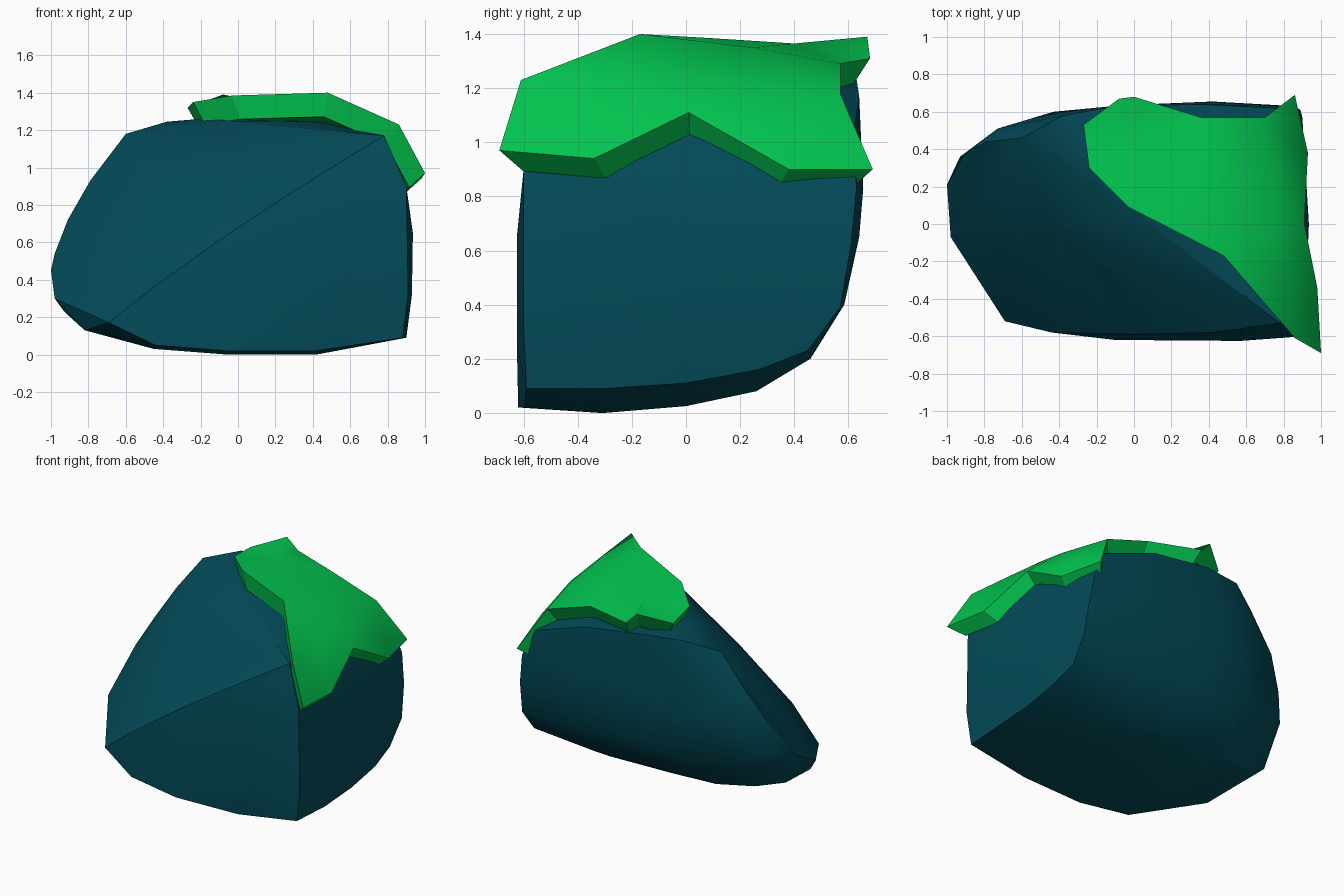
import bpy, bmesh, math
from mathutils import Vector
from mathutils.geometry import delaunay_2d_cdt

if "Cube" in bpy.data.objects:
    bpy.data.objects.remove(bpy.data.objects["Cube"])


def material(name, rgb):
    m = bpy.data.materials.new(name)
    m.diffuse_color = (*rgb, 1)
    m.use_nodes = True
    m.node_tree.nodes["Principled BSDF"].inputs["Base Color"].default_value = m.diffuse_color
    return m


def finish(bm, name, mat, angle):
    bmesh.ops.recalc_face_normals(bm, faces=bm.faces)
    me = bpy.data.meshes.new(name)
    bm.to_mesh(me)
    bm.free()
    me.materials.append(mat)
    ob = bpy.data.objects.new(name, me)
    bpy.context.collection.objects.link(ob)
    if angle:
        bpy.ops.object.select_all(action='DESELECT')
        ob.select_set(True)
        bpy.context.view_layer.objects.active = ob
        bpy.ops.object.shade_smooth_by_angle(angle=math.radians(angle))


# Boulder: convex hull around the facet corners
right_face = [(.88, -.59, .09), (.9, -.3, .09), (.9, 0, .11), (.9, .27, .16),
              (.89, .45, .23), (.9, .57, .39), (.89, .61, .62), (.86, .63, .83),
              (.76, .62, 1.03), (.79, 0, 1.16), (.78, -.53, 1.17), (.9, -.6, .9),
              (.91, -.6, .32), (.935, 0, .65), (.93, 0, .32), (.88, .1, .95)]
# front crease, lower front bulge and the sloping front-left facet
front = [(-.69, -.52, .17), (-.44, -.58, .37), (0, -.59, .68), (.42, -.58, .95),
         (-.44, -.58, .05), (.57, -.625, .25), (.57, -.625, .65), (-.1, -.62, .3),
         (-.2, -.22, .92), (-.45, -.02, .96), (-.63, -.22, .6)]
# left nose and its rounded end
nose = [(-.98, -.07, .3), (-1, .21, .45), (-.98, .24, .54), (-.91, .37, .72),
        (-.93, .36, .5), (-.79, .44, .93), (-.73, .51, .88), (-.93, .2, .23),
        (-.82, -.24, .13), (-.7, .22, .15), (-.7, .42, .38)]
# flat cap
cap = [(-.6, .46, 1.18), (-.05, .1, 1.25), (-.38, .58, 1.245), (-.1, .63, 1.235),
       (.36, .64, 1.17), (.42, 0, 1.245), (-.2, .35, 1.26)]
# underside and back: one y-z profile repeated along x
profile = [(-.6, .02), (-.3, 0), (0, .025), (.26, .08), (.46, .2), (.585, .4), (.64, .65), (.655, .83)]
under = [(x, y - inset, z) for x, inset in ((.42, 0), (-.06, .02)) for y, z in profile]
under += [(-.45, -.3, .03), (-.45, .3, .13), (-.43, .5, .34), (-.43, .6, .72)]

bm = bmesh.new()
for p in right_face + front + nose + cap + under:
    bm.verts.new(p)
res = bmesh.ops.convex_hull(bm, input=bm.verts)
loose = {g for g in res['geom_interior'] + res['geom_unused'] if isinstance(g, bmesh.types.BMVert)}
bmesh.ops.delete(bm, geom=list(loose), context='VERTS')
finish(bm, "boulder", material("dark teal stone", (.0008, .07, .1)), 30)

# Moss cap: outline draped over the top and right side, with inner ridge points
outline = [(1, -.69, .97), (.98, -.34, .94), (.91, .01, 1.11), (.93, .38, .9),
           (.86, .69, .9), (.7, .57, 1.18), (.36, .57, 1.29), (0, .68, 1.31),
           (-.08, .67, 1.39), (-.27, .53, 1.32), (-.24, .3, 1.35), (-.03, .09, 1.385),
           (.48, -.17, 1.4), (.86, -.61, 1.23)]
inner = [(.82, -.25, 1.23), (.75, -.05, 1.265), (.77, .2, 1.215), (.87, .4, 1.03),
         (.4, .25, 1.35), (.05, .4, 1.365)]
pts = [Vector(p) for p in outline + inner]
flat = [Vector((p.x - .8 * p.z, p.y)) for p in pts]
n = len(outline)
edges = [(i, (i + 1) % n) for i in range(n)]
_, _, faces, orig, _, _ = delaunay_2d_cdt(flat, edges, [], 1, 1e-5)
tris = [[orig[i][0] for i in f] for f in faces]

bm = bmesh.new()
core = Vector((.3, .05, .33))
top = [bm.verts.new(p) for p in pts]
low = [bm.verts.new(p.lerp(core, .12)) for p in pts]
for t in tris:
    bm.faces.new([top[i] for i in t])
    bm.faces.new([low[i] for i in reversed(t)])
rim = [bm.faces.new((top[a], low[a], low[b], top[b])) for a, b in edges]
# soft cushion, crisp rim
for f in bm.faces:
    f.smooth = True
for f in rim:
    for e in f.edges:
        e.smooth = False
finish(bm, "moss_cap", material("bright green moss", (.0008, .57, .082)), None)
